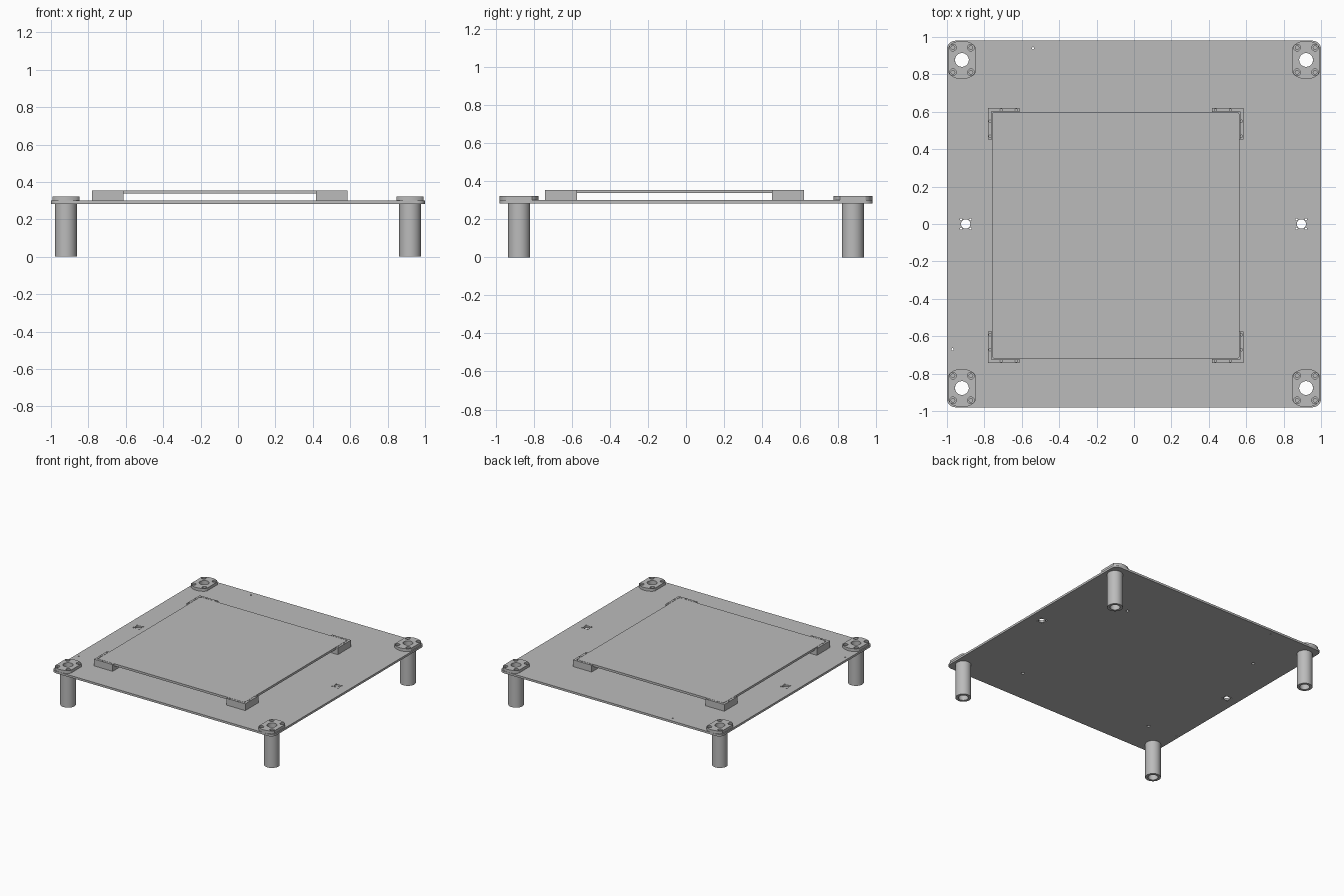
import bpy, math

if "Cube" in bpy.data.objects:
    bpy.data.objects.remove(bpy.data.objects["Cube"])

grey = bpy.data.materials.new("brushed_grey")
grey.diffuse_color = (0.50, 0.50, 0.50, 1)
grey.use_nodes = True
grey.node_tree.nodes["Principled BSDF"].inputs["Base Color"].default_value = grey.diffuse_color


def circle(x, y, r, n=24):
    return [(x + r * math.cos(2 * math.pi * i / n), y + r * math.sin(2 * math.pi * i / n)) for i in range(n)]


def rounded_rect(x0, x1, y0, y1, r, n=6):
    pts = []
    for k, (cx, cy) in enumerate([(x1 - r, y1 - r), (x0 + r, y1 - r), (x0 + r, y0 + r), (x1 - r, y0 + r)]):
        for i in range(n + 1):
            a = math.pi / 2 * (k + i / n)
            pts.append((cx + r * math.cos(a), cy + r * math.sin(a)))
    return pts


def slab(name, loops, z0, z1):
    """Flat part: first loop is the outline, the others are holes."""
    cu = bpy.data.curves.new(name, 'CURVE')
    cu.dimensions = '2D'
    cu.fill_mode = 'BOTH'
    cu.extrude = (z1 - z0) / 2
    for pts in loops:
        s = cu.splines.new('POLY')
        s.points.add(len(pts) - 1)
        for p, (x, y) in zip(s.points, pts):
            p.co = (x, y, 0, 1)
        s.use_cyclic_u = True
    ob = bpy.data.objects.new(name, cu)
    bpy.context.collection.objects.link(ob)
    ob.location.z = (z0 + z1) / 2
    bpy.ops.object.select_all(action='DESELECT')
    bpy.context.view_layer.objects.active = ob
    ob.select_set(True)
    bpy.ops.object.convert(target='MESH')
    ob = bpy.context.object
    ob.data.materials.clear()
    ob.data.materials.append(grey)
    bpy.ops.object.shade_smooth_by_angle(angle=math.radians(30))
    return ob


LEG_X, LEG_Y, BORE = 0.92, 0.877, 0.037
PLATE_Z0, PLATE_Z1, FLANGE_Z, TOP_Z, LEDGE_Z = 0.283, 0.30, 0.323, 0.355, 0.337
corners = [(sx, sy) for sx in (-1, 1) for sy in (-1, 1)]

# Base plate with leg bores, side ports, mounting holes and two pin holes
holes = [circle(sx * LEG_X, sy * LEG_Y, BORE) for sx, sy in corners]
for px in (-0.9, 0.895):
    holes.append(circle(px, 0, 0.025))
    holes += [circle(px + sx * 0.025, sy * 0.025, 0.006, 10) for sx, sy in corners]
holes += [circle(x, y, 0.012, 16) for x in (-0.72, 0.50) for y in (-0.69, 0.52)]
holes += [circle(-0.54, 0.94, 0.006, 10), circle(-0.97, -0.67, 0.006, 10)]
slab("base_plate", [rounded_rect(-1, 1, -0.98, 0.98, 0.045)] + holes, PLATE_Z0, PLATE_Z1)


def flange_outline(cx, cy, half=0.0725, r=0.1025, n=14):
    """Disc with two straight sides and softened corners."""
    lim = math.acos(half / r) + 0.12
    pts = []
    for base in (0, math.pi):
        for i in range(n + 1):
            a = base + lim + (math.pi - 2 * lim) * i / n
            pts.append((cx + r * math.cos(a), cy + r * math.sin(a)))
        side = math.cos(base + math.pi)
        y = math.sin(base + math.pi - lim) * (r * 0.83)
        pts += [(cx + side * half, cy + y), (cx + side * half, cy - y)]
    return pts


# Tubular legs and counterbored flanges
for sx, sy in corners:
    cx, cy = sx * LEG_X, sy * LEG_Y
    tag = ("right" if sx > 0 else "left") + ("_back" if sy > 0 else "_front")
    slab("leg_" + tag, [circle(cx, cy, 0.058, 40), circle(cx, cy, BORE, 32)], 0, PLATE_Z0)
    for part, z0, z1, r in (("lower", PLATE_Z1, 0.311, 0.010), ("upper", 0.311, FLANGE_Z, 0.018)):
        bolts = [circle(cx + bx * 0.048, cy + by * 0.066, r, 16) for bx, by in corners]
        slab(f"flange_{part}_{tag}", [flange_outline(cx, cy), circle(cx, cy, BORE)] + bolts, z0, z1)

# Raised panel
X0, X1, Y0, Y1 = -0.76, 0.565, -0.722, 0.60
slab("raised_panel", [rounded_rect(X0, X1, Y0, Y1, 0.02)], LEDGE_Z, TOP_Z)

# Corner blocks: solid seat below the panel, L-shaped lip around its corner
LIP, LEN = 0.02, 0.168
for sx, sy in corners:
    px, py = (X1 if sx > 0 else X0), (Y1 if sy > 0 else Y0)
    tag = ("right" if sx > 0 else "left") + ("_back" if sy > 0 else "_front")
    ox, oy = px + sx * LIP, py + sy * LIP

    def at(u, v):  # u, v measured inward from the block's outer corner
        return (ox - sx * u, oy - sy * v)

    slab("block_seat_" + tag, [[at(0, 0), at(LEN, 0), at(LEN, LEN), at(0, LEN)]], PLATE_Z1, LEDGE_Z)
    g = LIP - 0.002
    lip = [at(0, 0), at(LEN, 0), at(LEN, g), at(g, g), at(g, LEN), at(0, LEN)]
    screws = [circle(*at(*p), 0.006, 10) for p in ((0.07, 0.01), (0.15, 0.01), (0.01, 0.07), (0.01, 0.15))]
    slab("block_lip_" + tag, [lip] + screws, LEDGE_Z, TOP_Z)
